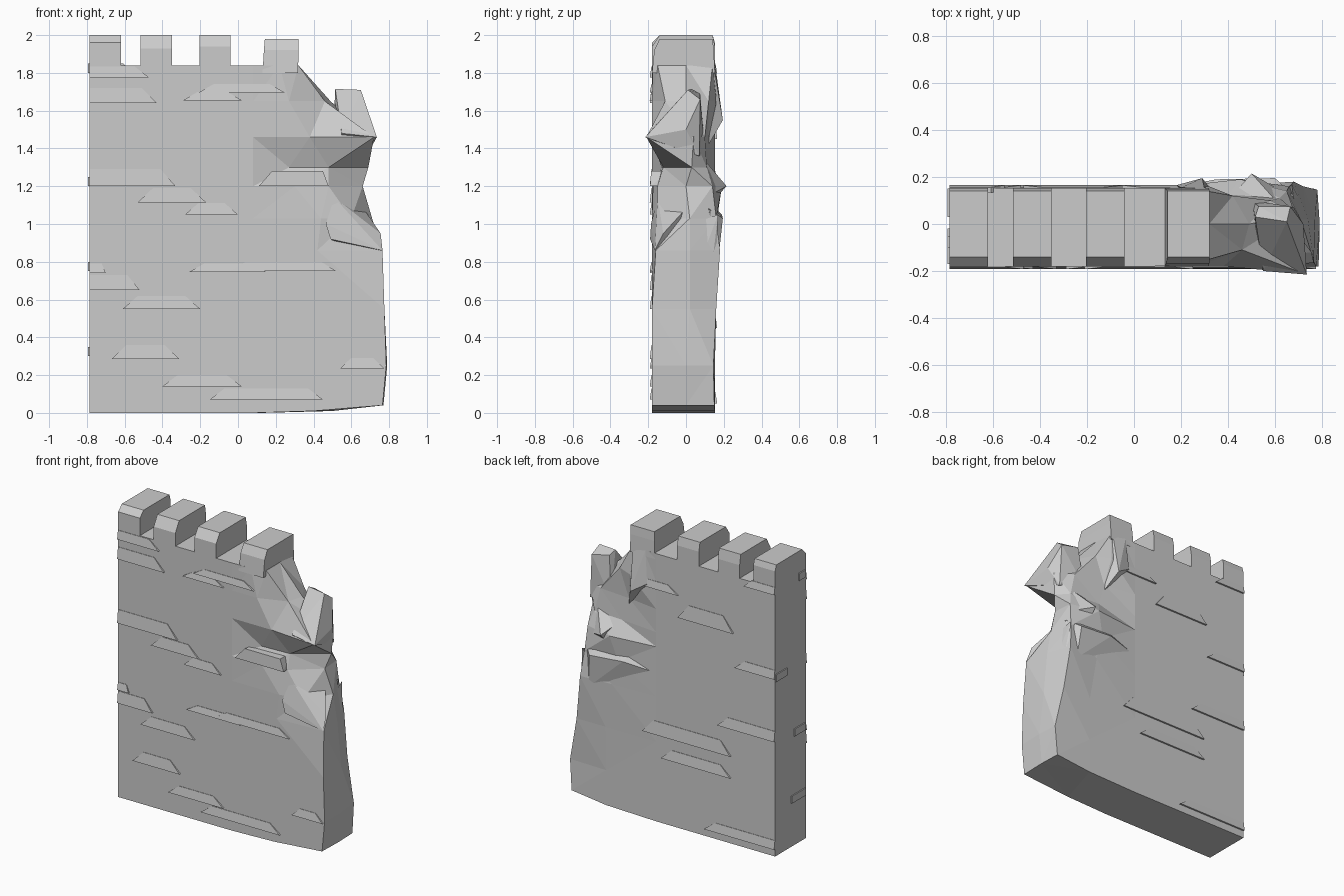
import bpy, bmesh

FRONT, BACK, LEFT = -0.18, 0.153, -0.785


def finish(name, bm):
    bmesh.ops.recalc_face_normals(bm, faces=bm.faces[:])
    me = bpy.data.meshes.new(name)
    bm.to_mesh(me)
    bm.free()
    ob = bpy.data.objects.new(name, me)
    bpy.context.collection.objects.link(ob)
    return ob


def hull(name, pts):
    bm = bmesh.new()
    for p in pts:
        bm.verts.new(p)
    res = bmesh.ops.convex_hull(bm, input=bm.verts[:])
    loose = [v for v in bm.verts if not v.link_faces]
    bmesh.ops.delete(bm, geom=loose, context='VERTS')
    return finish(name, bm)


def loft(name, rings):
    bm = bmesh.new()
    vs = [[bm.verts.new(p) for p in r] for r in rings]
    n = len(vs[0])
    for a, b in zip(vs, vs[1:]):
        for i in range(n):
            j = (i + 1) % n
            bm.faces.new((a[i], a[j], b[j], b[i]))
    bm.faces.new(vs[0][::-1])
    bm.faces.new(vs[-1])
    bmesh.ops.triangulate(bm, faces=bm.faces[:])
    return finish(name, bm)


# Wall body: broken right edge described per level as
# z, then x,y of front middle, front corner, side, back corner, back middle
levels = [
    (0.00, .40, -.18, .765, -.18, .77, 0, .765, .15, .50, .153),
    (0.25, .40, -.18, .785, -.18, .79, 0, .78, .145, .50, .153),
    (0.55, .40, -.18, .775, -.18, .77, .02, .72, .16, .50, .158),
    (0.86, .42, -.18, .765, -.16, .74, .02, .68, .18, .45, .165),
    (1.03, .44, -.18, .60, -.15, .71, .02, .66, .16, .40, .165),
    (1.20, .30, -.175, .48, -.15, .66, .00, .65, .14, .45, .19),
    (1.30, .27, -.13, .48, -.12, .69, .03, .62, .11, .40, .125),
    (1.46, .38, -.18, .72, -.21, .70, .04, .58, .10, .35, .12),
    (1.65, .27, -.18, .46, -.11, .49, 0, .42, .12, .32, .16),
    (1.84, .22, -.175, .32, -.15, .32, 0, .31, .14, .22, .15),
]
rings = []
for z, *q in levels:
    edge = [(q[i], q[i + 1]) for i in range(0, 10, 2)]
    outline = [(LEFT, FRONT), (0.08, FRONT)] + edge + [(0.12, BACK), (LEFT, BACK)]
    rings.append([(x, y, 0.04 if z == 0 and x > .7 else z + (.01 if z == 0 and x > .3 else 0))
                  for x, y in outline])
loft("wall_body", rings)


# Battlements with a worn front top edge
def merlon(name, x0, x1, lean=0.0, top=2.0, cut=1.93):
    def ring(z, y0, y1, d):
        return [(x0 + d, y0, z), (x1 + d * .3, y0, z), (x1 + d * .3, y1, z), (x0 + d, y1, z)]
    loft(name, [ring(1.80, FRONT, BACK, 0), ring(cut, FRONT + lean, BACK - lean / 2, lean * .6),
                ring(top, FRONT + .04, BACK - .012, lean)])


merlon("merlon_1", LEFT, -.62, cut=1.96)
merlon("merlon_2", -.515, -.35, cut=1.93)
merlon("merlon_3", -.205, -.04, cut=1.94)
merlon("merlon_4", .13, .318, .012, 1.98, 1.92)

# Broken lumps on the damaged edge
hull("upper_lump", [(.55, -.20, 1.48), (.735, -.215, 1.46), (.515, .03, 1.715), (.65, .01, 1.71),
                    (.53, .075, 1.69), (.665, .075, 1.66), (.72, 0, 1.50), (.50, .10, 1.40),
                    (.68, .07, 1.36), (.52, -.10, 1.40)])
hull("front_shard", [(.51, -.15, 1.14), (.465, -.185, 1.00), (.49, -.19, .92), (.765, -.165, .86),
                     (.755, -.12, .95), (.68, -.02, 1.06), (.55, .02, 1.12), (.60, 0, .85)])
hull("front_ledge", [(.11, -.19, 1.20), (.48, -.19, 1.20), (.18, -.185, 1.28), (.45, -.185, 1.28),
                     (.15, -.10, 1.20), (.47, -.08, 1.20), (.20, -.10, 1.28), (.45, -.08, 1.28)])
hull("back_ledge", [(.14, .15, 1.02), (.35, .19, 1.05), (.60, .195, 1.03), (.68, .12, 1.08),
                    (.30, .14, 1.10), (.55, .10, 1.14), (.62, .17, .80), (.35, .15, .95)])
hull("back_spur", [(.50, .215, 1.20), (.40, .10, 1.30), (.62, .08, 1.36), (.66, .12, 1.15),
                   (.50, .10, 1.08)])
hull("side_shard", [(.70, -.02, .98), (.755, 0, .60), (.74, .10, .47), (.70, .15, .50),
                    (.67, .17, 1.05), (.60, .05, .80)])
hull("back_top_ridge", [(.20, .155, 1.84), (.30, .15, 1.82), (.29, .195, 1.55), (.18, .165, 1.62),
                        (.35, .12, 1.42), (.25, .08, 1.5)])


# Protruding bricks: wedges, flush at the top, standing out at the bottom
def brick(name, x0, x1, z0, z1, side):
    wall = FRONT if side < 0 else BACK
    out = wall + side * .012
    inner = wall - side * .02
    t = min(.08, (x1 - x0) * .25)
    a = x0 if x0 <= LEFT else x0 + t
    hull(name, [(x0, out, z0), (x1, out, z0), (a, wall + side * .003, z1),
                (x1 - t, wall + side * .003, z1), (x0, inner, z0), (x1, inner, z0),
                (a, inner, z1), (x1 - t, inner, z1)])


front_bricks = [
    (LEFT, -.47, 1.775, 1.835), (LEFT, -.43, 1.64, 1.72), (-.21, .25, 1.695, 1.74),
    (-.29, .02, 1.655, 1.70), (LEFT, -.33, 1.20, 1.29), (-.53, -.17, 1.115, 1.19),
    (-.28, 0, 1.05, 1.11), (LEFT, -.70, .74, .79), (LEFT, -.52, .65, .73),
    (-.61, -.20, .55, .62), (-.26, .15, .745, .79), (-.04, .52, .75, .80),
    (-.67, -.31, .285, .36), (-.40, .02, .14, .20), (-.15, .45, .07, .13), (.54, .775, .235, .29),
]
back_bricks = [
    (-.47, -.05, 1.45, 1.55), (LEFT, -.48, 1.22, 1.28), (LEFT, -.35, .79, .86),
    (-.45, .22, .60, .69), (-.45, .08, .45, .52), (LEFT, -.25, .05, .11),
    (-.05, .30, 1.60, 1.65), (LEFT, -.55, 1.80, 1.85),
]
for i, b in enumerate(front_bricks):
    brick(f"front_brick_{i + 1}", *b, -1)
for i, b in enumerate(back_bricks):
    brick(f"back_brick_{i + 1}", *b, 1)

# Small worn bricks on the left end
for i, (z, y0, y1) in enumerate([(1.2, .03, .15), (.75, -.17, -.05), (.30, -.17, -.02), (1.8, -.17, -.1)]):
    hull(f"end_brick_{i + 1}", [(LEFT - d, y, zz) for d in (-.02, .008) for y in (y0, y1)
                                for zz in (z, z + .05)])
